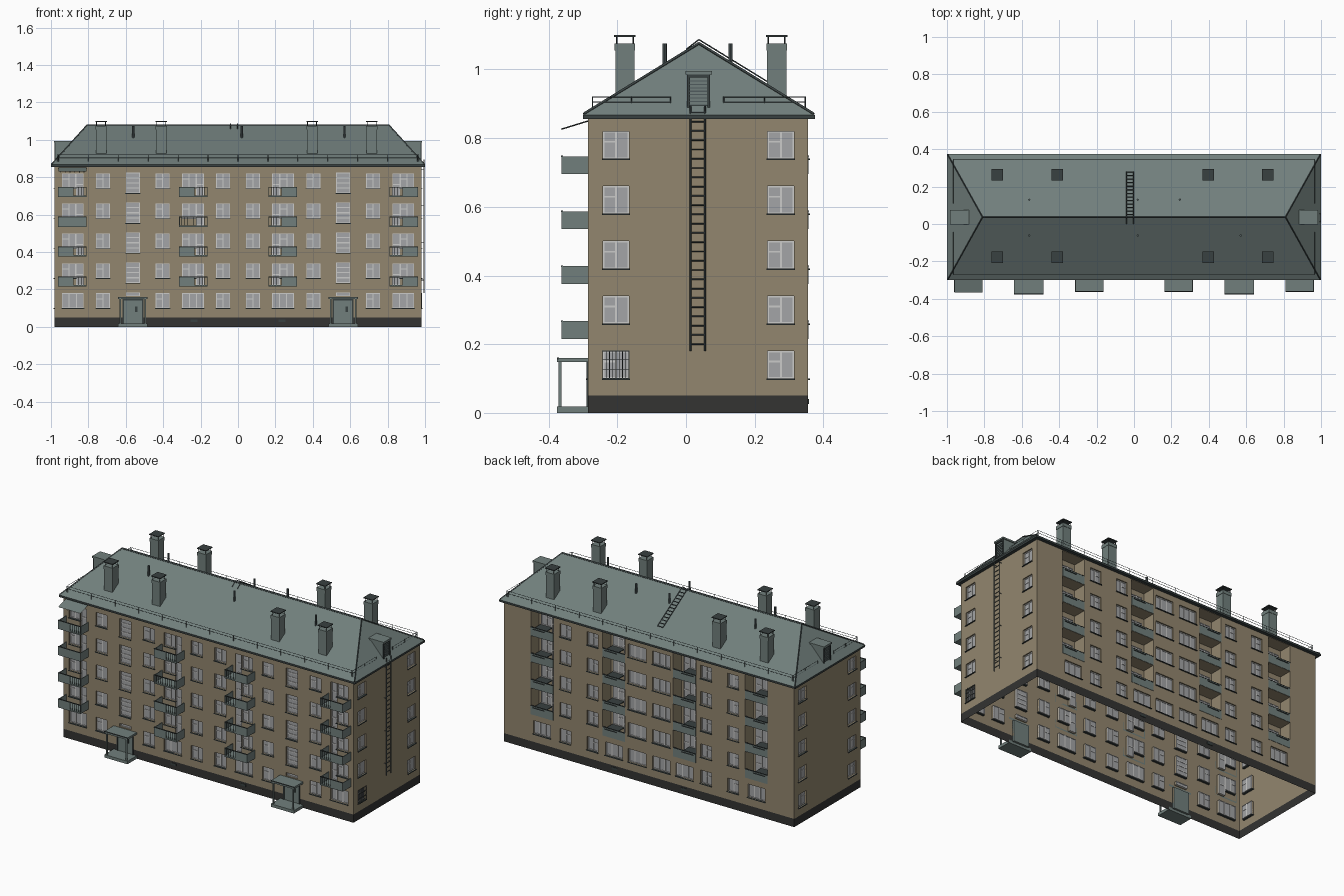
import bpy, bmesh
from mathutils import Vector, Matrix

if "Cube" in bpy.data.objects:
    bpy.data.objects.remove(bpy.data.objects["Cube"])

COLOURS = {
    "wall_tan": (0.29, 0.24, 0.158), "roof_grey_green": (0.165, 0.213, 0.203),
    "plinth_charcoal": (0.033, 0.033, 0.032), "pane_grey": (0.37, 0.375, 0.385),
    "frame_white": (0.60, 0.60, 0.59), "trim_dark": (0.04, 0.052, 0.052),
    "metal_slate": (0.08, 0.105, 0.11),
}
PARTS = {}


def part(name, colour):
    """One bmesh per named part."""
    if name not in PARTS:
        PARTS[name] = (bmesh.new(), colour)
    return PARTS[name][0]


def block(name, colour, a, b):
    a, b = Vector(a), Vector(b)
    size = Vector([abs(v) for v in (b - a)])
    bmesh.ops.create_cube(part(name, colour), size=1,
                          matrix=Matrix.Translation((a + b) / 2) @ Matrix.Diagonal(size.to_4d()))


def rod(name, colour, p, q, r, n=4):
    p, q = Vector(p), Vector(q)
    v = q - p
    m = Matrix.Translation((p + q) / 2) @ v.to_track_quat('Z', 'Y').to_matrix().to_4x4()
    bmesh.ops.create_cone(part(name, colour), cap_ends=True, segments=n,
                          radius1=r, radius2=r, depth=v.length, matrix=m)


# Wall coordinates: u along the wall, z up, d depth into the building
SIDE = {
    "front": lambda u, z, d: Vector((u, -0.285 + d, z)),
    "back": lambda u, z, d: Vector((u, 0.355 - d, z)),
    "right": lambda u, z, d: Vector((0.98 - d, u, z)),
    "left": lambda u, z, d: Vector((-0.98 + d, u, z)),
}


def plate(name, colour, side, u0, u1, z0, z1, d0, d1):
    block(name, colour, SIDE[side](u0, z0, d0), SIDE[side](u1, z1, d1))


def quad(name, colour, pts):
    bm = part(name, colour)
    bm.faces.new([bm.verts.new(p) for p in pts])


def facade(side, u0, u1, holes):
    """Thin wall with openings and their reveals; plinth band below."""
    P = SIDE[side]
    us = sorted({round(v, 4) for v in [u0, u1] + [v for h in holes for v in h[:2]]})
    zs = sorted({round(v, 4) for v in [0.05, 0.86] + [v for h in holes for v in h[2:4]]})
    for a, b in zip(us, us[1:]):
        for c, e in zip(zs, zs[1:]):
            u, z = (a + b) / 2, (c + e) / 2
            if not any(h[0] < u < h[1] and h[2] < z < h[3] for h in holes):
                quad("walls", "wall_tan", [P(a, c, 0), P(b, c, 0), P(b, e, 0), P(a, e, 0)])
    for a, b, c, e, d in holes:
        ring = [(a, c), (b, c), (b, e), (a, e)]
        for p, q in zip(ring, ring[1:] + ring[:1]):
            quad("walls", "wall_tan", [P(*p, 0), P(*q, 0), P(*q, d), P(*p, d)])
        if d > 0.05:
            quad("walls", "wall_tan", [P(*p, d) for p in ring])
    quad("plinth", "plinth_charcoal", [P(u0, 0, 0), P(u1, 0, 0), P(u1, 0.05, 0), P(u0, 0.05, 0)])


def window(side, u0, u1, z0, z1, holes=None, d=0.012, cols=2, rows=1, sill=True):
    """Pane, frame, mullions and sill; adds its opening to holes."""
    def bar(a, b, c, e):
        plate("window_frames", "frame_white", side, a, b, c, e, d - 0.004, d + 0.005)
    t = 0.004
    plate("window_panes", "pane_grey", side, u0, u1, z0, z1, d - 0.001, d + 0.003)
    bar(u0, u0 + t, z0, z1); bar(u1 - t, u1, z0, z1)
    bar(u0, u1, z0, z0 + t); bar(u0, u1, z1 - t, z1)
    for i in range(1, cols):
        u = u0 + (u1 - u0) * i / cols
        bar(u - 0.003, u + 0.003, z0, z1)
    for i in range(1, rows):
        z = z0 + (z1 - z0) * i / rows
        bar(u0, u1, z - 0.003, z + 0.003)
    if cols == 2:  # small vent pane
        z = z0 + (z1 - z0) * 0.62
        bar(u0, (u0 + u1) / 2, z - 0.0025, z + 0.0025)
    if sill:
        plate("window_sills", "trim_dark", side, u0 - .003, u1 + .003, z0 - .004, z0, -.006, d)
    if holes is not None:
        holes.append((u0, u1, z0, z1, d))


def mirrored(s, a, b):
    return (a, b) if s > 0 else (-b, -a)


def balcony_door(side, s, a, b, k, holes, d):
    """Window with a full-height door on its inner side."""
    z = 0.10 + 0.16 * k
    m = a + (b - a) * 0.36
    window(side, *mirrored(s, m, b), z, z + 0.08, holes, d, 2)
    window(side, *mirrored(s, a, m), z - 0.038, z + 0.08, holes, d, 1, 2, False)


def balcony(s, a, b, k):
    z, out = 0.055 + 0.16 * k, -0.078
    a, b = mirrored(s, a, b)
    G = ("balconies", "roof_grey_green", "front")
    plate(*G, a, b, z, z + 0.008, out, 0)
    for u in (a, b - 0.004):
        plate(*G, u, u + 0.004, z, z + 0.052, out, 0)
    mid = (a + b) / 2 - 0.006 * s
    full, bare = s < 0 and a < -.9 and k == 3, s < 0 and a > -.5 and k == 3
    solid = (a, b) if full else (min(mid, b), b) if s > 0 else (a, mid)
    if not bare:
        plate(*G, *solid, z, z + 0.052, out, out + 0.004)
    open_part = (a, b) if bare else (a, mid) if s > 0 else (mid, b)
    R = ("balcony_rails", "trim_dark", "front")
    plate(*R, a, b, z + 0.050, z + 0.054, out - 0.001, out + 0.005)
    if not full:
        n = 10 if bare else 5
        for i in range(n + 1):
            u = open_part[0] + (open_part[1] - open_part[0]) * i / n
            plate(*R, u - .001, u + .001, z + .008, z + .05, out + .001, out + .003)


# Front facade: windows, stairwells, balconies, porches
holes = []
for s in (1, -1):
    for k in range(5):
        z = 0.10 + 0.16 * k
        for a in (0.042, 0.365, 0.685):
            window("front", *mirrored(s, a, a + 0.075), z, z + 0.08, holes)
        for a, ba in ((0.182, 0.163), (0.825, 0.81)):
            if k:
                balcony_door("front", s, a, a + 0.117, k, holes, 0.012)
                balcony(s, ba, ba + 0.152, k)
            else:
                window("front", *mirrored(s, a, a + 0.117), z, z + 0.08, holes, cols=3)
        low = 0.075 + 0.16 * k if k else 0.165
        window("front", *mirrored(s, 0.525, 0.60), low, z + 0.085, holes,
               cols=1, rows=4 if k else 1, sill=k > 0)
    c = 0.5625 * s
    holes.append((c - 0.052, c + 0.052, 0.05, 0.145, 0.012))
    plate("entrance_doors", "roof_grey_green", "front", c - .052, c + .052, .015, .145, -.001, .012)
    for a, b, e, f in ((-.056, -.048, .015, .148), (.048, .056, .015, .148),
                       (-.056, .056, .14, .148), (.012, .026, .08, .11)):
        plate("door_trim", "trim_dark", "front", c + a, c + b, e, f, -.005, 0)
    plate("porch_steps", "roof_grey_green", "front", c - .078, c + .078, 0, .018, -.09, 0)
    plate("porch_canopies", "roof_grey_green", "front", c - .078, c + .078, .148, .16, -.09, 0)
    plate("porch_edges", "trim_dark", "front", c - .079, c + .079, .156, .161, -.091, -.085)
    for u in (-0.067, 0.067):
        plate("porch_posts", "roof_grey_green", "front", c + u - .004, c + u + .004, .018, .148, -.086, -.078)
    for side in ("front", "back"):
        plate("cellar_vents", "trim_dark", side, .235 * s - .018, .235 * s + .018, .026, .04, -.003, 0)
facade("front", -0.98, 0.98, holes)

# Slatted awning over the top left balcony
for i in range(6):
    u = -0.96 + 0.025 * i
    rod("awning_frame", "trim_dark", SIDE["front"](u + .012, .826, -.078), SIDE["front"](u + .012, .85, 0), .002)
quad("awning", "roof_grey_green", [SIDE["front"](*p) for p in
     ((-.96, .83, -.08), (-.81, .83, -.08), (-.81, .853, 0), (-.96, .853, 0))])

# Back facade: windows and recessed loggias
holes = []
for s in (1, -1):
    for k in range(5):
        z = 0.10 + 0.16 * k
        for a, b, n in ((.022, .142, 3), (.347, .42, 2), (.53, .603, 2)):
            window("back", *mirrored(s, a, b), z, z + 0.08, holes, cols=n)
        for a, b in ((.162, .315), (.648, .80)):
            a2, b2 = mirrored(s, a, b)
            if not k:
                window("back", *mirrored(s, a + .018, b - .018), z, z + .08, holes, cols=3)
                continue
            holes.append((a2, b2, z - .04, z + .114, 0.08))
            balcony_door("back", s, a + .018, b - .018, k, None, 0.077)
            plate("loggia_panels", "roof_grey_green", "back", a2, b2, z - .045, z + .007, -.002, .004)
            plate("loggia_rails", "trim_dark", "back", a2, b2, z + .006, z + .009, -.003, .005)
facade("back", -0.98, 0.98, holes)

# End walls
for side in ("right", "left"):
    holes = []
    for k in range(5):
        for a in (-0.242, 0.238):
            window(side, a, a + 0.076, 0.10 + 0.16 * k, 0.18 + 0.16 * k, holes)
    facade(side, -0.285, 0.355, holes)
for i in range(9):  # window bars
    u = -0.242 + 0.0095 * i
    plate("window_bars", "trim_dark", "right", u - .001, u + .001, .098, .182, -.004, -.002)
for z in (.10, .127, .155, .18):
    plate("window_bars", "trim_dark", "right", -.244, -.164, z - .001, z + .001, -.004, -.002)

# Hipped roof with eaves, ridge and hip caps
YM, EZ, RZ, RX = 0.0375, 0.868, 1.075, 0.81
block("eaves", "trim_dark", (-1, -0.30, 0.856), (1, 0.375, EZ))
bm = part("roof", "roof_grey_green")
c = [bm.verts.new(p) for p in ((-1, -.30, EZ), (1, -.30, EZ), (1, .375, EZ), (-1, .375, EZ))]
r0, r1 = bm.verts.new((-RX, YM, RZ)), bm.verts.new((RX, YM, RZ))
for f in ((c[0], c[1], r1, r0), (c[1], c[2], r1), (c[2], c[3], r0, r1), (c[3], c[0], r0)):
    bm.faces.new(f)
rod("roof_caps", "trim_dark", (-RX, YM, RZ), (RX, YM, RZ), .006)
for s in (1, -1):
    for y in (-.30, .375):
        rod("roof_caps", "trim_dark", (s * .996, y * .99, EZ + .002), (s * RX, YM, RZ), .005)


def roof_z(y):
    return RZ - (RZ - EZ) * abs(y - YM) / 0.3375


# Chimneys with raised caps
for x in (-.732, -.41, .396, .715):
    for y in (-.178, .264):
        w = .028
        block("chimneys", "roof_grey_green", (x - w, y - w, roof_z(y) - .03), (x + w, y + w, 1.072))
        block("chimneys", "roof_grey_green", (x - w - .002, y - w - .002, 1.055), (x + w + .002, y + w + .002, 1.075))
        block("chimney_caps", "trim_dark", (x - w - .003, y - w - .003, 1.095), (x + w + .003, y + w + .003, 1.10))
        for i in (-.024, .024):
            for j in (-.024, .024):
                rod("chimney_cap_legs", "trim_dark", (x + i, y + j, 1.07), (x + i, y + j, 1.097), .002)

# Vent pipes
for x, y in ((-.56, .13), (.02, .13), (.245, .13), (-.56, -.062), (.02, -.062), (.57, -.062)):
    rod("vent_pipes", "metal_slate", (x, y, 1.0), (x, y, 1.075), .006, 8)

# Attic hatches on the hip ends
for s in (1, -1):
    block("attic_hatches", "roof_grey_green", (s * .84, .003, .88), (s * .975, .07, .985))
    block("attic_hatch_roofs", "roof_grey_green", (s * .84, -.002, .985), (s * .985, .075, .995))
    for y0, y1, z0, z1 in ((.003, .011, .885, .985), (.062, .07, .885, .985), (.003, .07, .977, .985)):
        block("hatch_trim", "trim_dark", (s * .974, y0, z0), (s * .981, y1, z1))
    for i in range(8):
        z = .895 + .01 * i
        block("hatch_slats", "metal_slate", (s * .974, .012, z), (s * .978, .061, z + .003))

# Roof safety railing
M = ("roof_railing", "metal_slate")
for y in (-.272, .347):
    for z in (.905, .92):
        rod(*M, (-.965, y, z), (.965, y, z), .0013)
    for i in range(13):
        x = -.96 + .16 * i
        rod(*M, (x, y, .88), (x, y, .921), .0018)
for s in (1, -1):
    for a, b in ((-.272, -.045), (.11, .347)):
        for z in (.905, .92):
            rod(*M, (s * .967, a, z), (s * .967, b, z), .0013)
        for i in range(3):
            y = a + (b - a) * i / 2
            rod(*M, (s * .967, y, .87), (s * .967, y, .921), .0018)

# Wall ladder on the right end
for y in (.013, .055):
    rod("wall_ladder", "metal_slate", (.995, y, .18), (.995, y, .895), .003)
    for z in (.25, .45, .65, .84):
        rod("wall_ladder", "metal_slate", (.978, y, z), (.995, y, z), .002)
for i in range(26):
    z = .20 + .027 * i
    rod("wall_ladder", "metal_slate", (.995, .013, z), (.995, .055, z), .002)

# Roof ladder on the back slope, hooked over the ridge
for x in (-.04, -.003):
    rod("roof_ladder", "metal_slate", (x, YM, RZ + .012), (x, .28, roof_z(.28) + .012), .002)
    rod("roof_ladder", "metal_slate", (x, YM, RZ + .012), (x, 0, roof_z(0) + .006), .002)
for i in range(13):
    y = .05 + .019 * i
    rod("roof_ladder", "metal_slate", (-.04, y, roof_z(y) + .012), (-.003, y, roof_z(y) + .012), .003)

# Turn every part into an object with its colour
MATS = {}
for name, rgb in COLOURS.items():
    MATS[name] = bpy.data.materials.new(name)
    MATS[name].diffuse_color = (*rgb, 1)
for name, (bm, colour) in PARTS.items():
    if name in ("walls", "plinth"):
        bmesh.ops.remove_doubles(bm, verts=bm.verts, dist=1e-5)
    bmesh.ops.recalc_face_normals(bm, faces=bm.faces)
    mesh = bpy.data.meshes.new(name)
    bm.to_mesh(mesh)
    bm.free()
    mesh.materials.append(MATS[colour])
    bpy.context.collection.objects.link(bpy.data.objects.new(name, mesh))

for m in bpy.data.materials:
    if m.users and not m.is_grease_pencil:
        m.use_nodes = True
        m.node_tree.nodes["Principled BSDF"].inputs["Base Color"].default_value = m.diffuse_color
